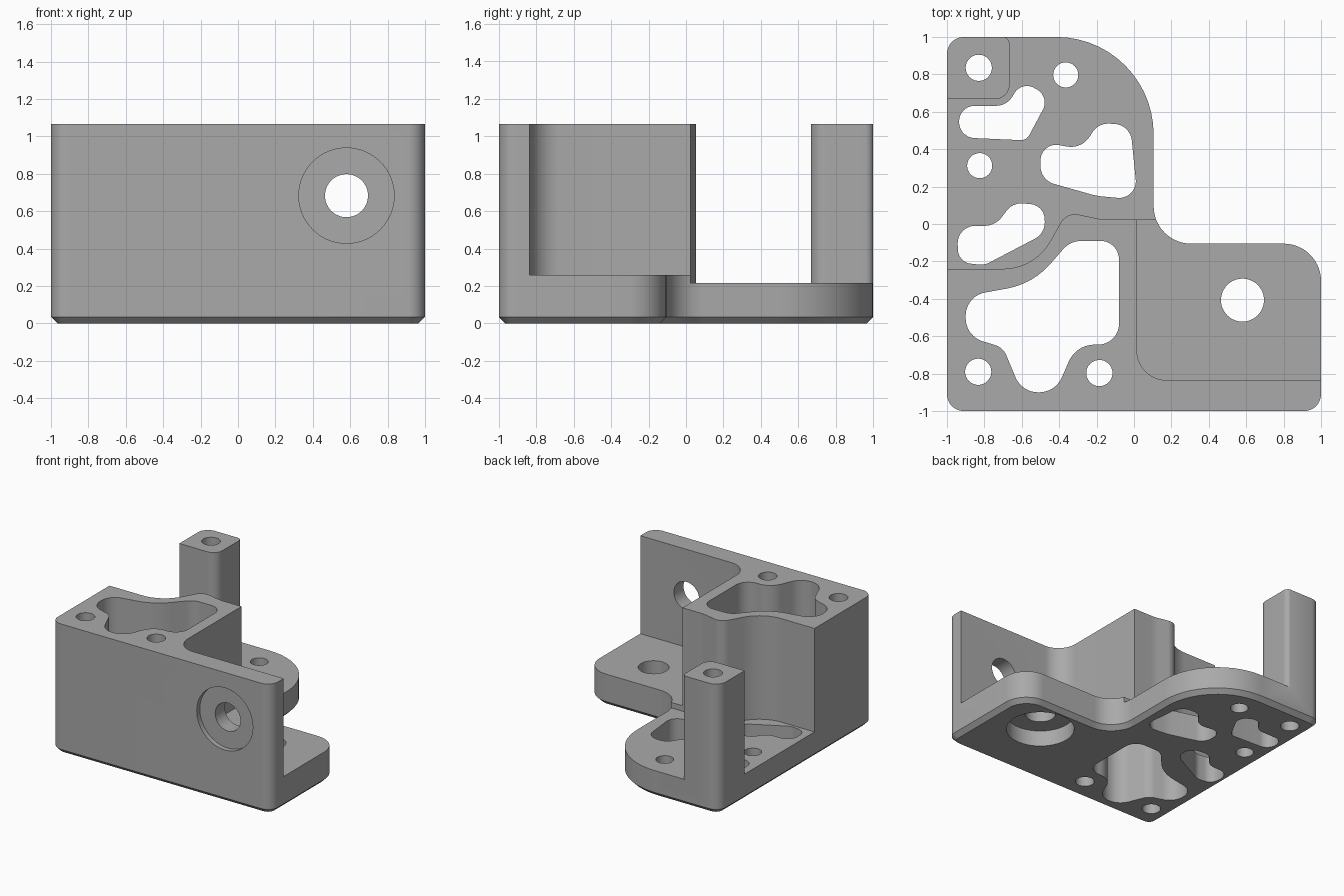
import bpy, bmesh, math
from mathutils import Vector, Matrix

cube = bpy.data.objects.get("Cube")
if cube:
    bpy.data.objects.remove(cube, do_unlink=True)

TOP = 1.065
grey = bpy.data.materials.new("plain grey")
grey.use_nodes = True
COLOUR = (0.4, 0.4, 0.4, 1)
grey.diffuse_color = COLOUR
grey.node_tree.nodes["Principled BSDF"].inputs["Base Color"].default_value = COLOUR


def fillet(corners):
    """Outline from (x, y, radius) corners, each rounded with an arc."""
    pts = []
    n = len(corners)
    for i, (x, y, r) in enumerate(corners):
        p = Vector((x, y))
        to_prev = Vector(corners[i - 1][:2]) - p
        to_next = Vector(corners[(i + 1) % n][:2]) - p
        if r == 0:
            pts.append(p)
            continue
        a, b = to_prev.normalized(), to_next.normalized()
        half = a.angle(b) / 2
        reach = min(r / math.tan(half), 0.49 * to_prev.length, 0.49 * to_next.length)
        r = reach * math.tan(half)
        centre = p + (a + b).normalized() * (r / math.sin(half))
        start, end = p + a * reach - centre, p + b * reach - centre
        sweep = math.atan2(start.x * end.y - start.y * end.x, start.dot(end))
        steps = max(4, int(abs(sweep) / 0.11))
        for k in range(steps + 1):
            pts.append(centre + Matrix.Rotation(sweep * k / steps, 2) @ start)
    return pts


def prism(name, pts, z0, z1, chamfer=0):
    bm = bmesh.new()
    base = bm.faces.new([bm.verts.new((p.x, p.y, z0)) for p in pts])
    out = bmesh.ops.extrude_face_region(bm, geom=[base], use_keep_orig=True)
    for v in out["geom"]:
        if isinstance(v, bmesh.types.BMVert):
            v.co.z = z1
    bmesh.ops.recalc_face_normals(bm, faces=bm.faces)
    if chamfer:
        rim = [e for e in bm.edges if all(abs(v.co.z - z0) < 1e-5 for v in e.verts)]
        bmesh.ops.bevel(bm, geom=rim, offset=chamfer, segments=1, affect='EDGES')
    mesh = bpy.data.meshes.new(name)
    bm.to_mesh(mesh)
    bm.free()
    ob = bpy.data.objects.new(name, mesh)
    bpy.context.collection.objects.link(ob)
    mesh.materials.append(grey)
    return ob


def circle(x, y, r, n=48):
    return [Vector((x + r * math.cos(k * math.tau / n), y + r * math.sin(k * math.tau / n)))
            for k in range(n)]


def cut(target, cutter):
    mod = target.modifiers.new("cut", 'BOOLEAN')
    mod.operation = 'DIFFERENCE'
    mod.solver = 'EXACT'
    mod.object = cutter
    bpy.context.view_layer.objects.active = target
    bpy.ops.object.modifier_apply(modifier=mod.name)
    bpy.data.objects.remove(cutter, do_unlink=True)


# Full-height body with chamfered underside
bracket = prism("bracket", fillet([
    (-1, -1, .09), (1, -1, .09), (1, -.105, .2), (.105, -.105, .2),
    (.105, 1, .52), (-1, 1, .09)]), 0, TOP, 0.035)

# Open space above the right shelf, leaving the thin front wall
cut(bracket, prism("shelf_space", fillet([
    (.015, -.835, .16), (1.5, -.835, 0), (1.5, .3, 0), (.015, .3, 0)]), .26, 1.3))

# Open space above the rear plate, leaving the corner post and curved block
cut(bracket, prism("rear_space", fillet([
    (1.5, .02, 0), (1.5, 1.3, 0), (-.755, 1.3, 0), (-.755, 1.003, 0),
    (-.665, 1.003, .085), (-.665, .667, .08), (-1.3, .667, 0), (-1.3, -.24, 0),
    (-.53, -.24, .36), (-.36, .065, .09), (-.18, .025, .3)]), .215, 1.3))

# Weight-saving openings through the block and plate
openings = [
    [(-.08, -.09, .1), (-.08, -.645, .12), (-.31, -.645, .15), (-.42, -.9, .14),
     (-.6, -.9, .14), (-.7, -.66, .1), (-.9, -.6, .13), (-.9, -.385, .13),
     (-.54, -.32, .4), (-.34, -.09, .13)],
    [(-.935, .463, .085), (-.575, .447, .05), (-.45, .68, .08),
     (-.6, .765, .08), (-.68, .632, .1), (-.935, .632, .085)],
    [(-.5, .44, .1), (-.28, .4, .12), (-.19, .54, .1), (-.02, .53, .1),
     (.02, .13, .1), (-.2, .15, .4), (-.5, .235, .1)],
    [(-.945, -.01, .1), (-.74, -.01, .12), (-.65, .115, .1), (-.48, .1, .1),
     (-.475, -.05, .1), (-.8, -.22, .1), (-.94, -.205, .1)],
]
for corners in openings:
    cut(bracket, prism("opening", fillet(corners), -.2, 1.3))

# Screw holes and the large shelf hole
for x, y, r in [(-.83, .835, .07), (-.365, .797, .067), (-.825, .312, .067),
                (-.833, -.79, .07), (-.185, -.797, .07), (.58, -.407, .115)]:
    cut(bracket, prism("screw_hole", circle(x, y, r), -.2, 1.3))

# Counterbore under the shelf hole
cut(bracket, prism("under_recess", circle(.58, -.407, .255, 64), -.2, .13))

# Hole and shallow recess in the front wall
for r, depth in [(.115, .4), (.255, .04)]:
    bore = prism("front_bore", circle(0, 0, r, 64), -depth, .2)
    bore.data.transform(Matrix.Translation((.58, -1, .683)) @ Matrix.Rotation(math.pi / 2, 4, 'X'))
    cut(bracket, bore)

# Smooth curved walls, sharp rims
bpy.ops.object.select_all(action='DESELECT')
bracket.select_set(True)
bpy.context.view_layer.objects.active = bracket
bpy.ops.object.shade_smooth_by_angle(angle=math.radians(25))
